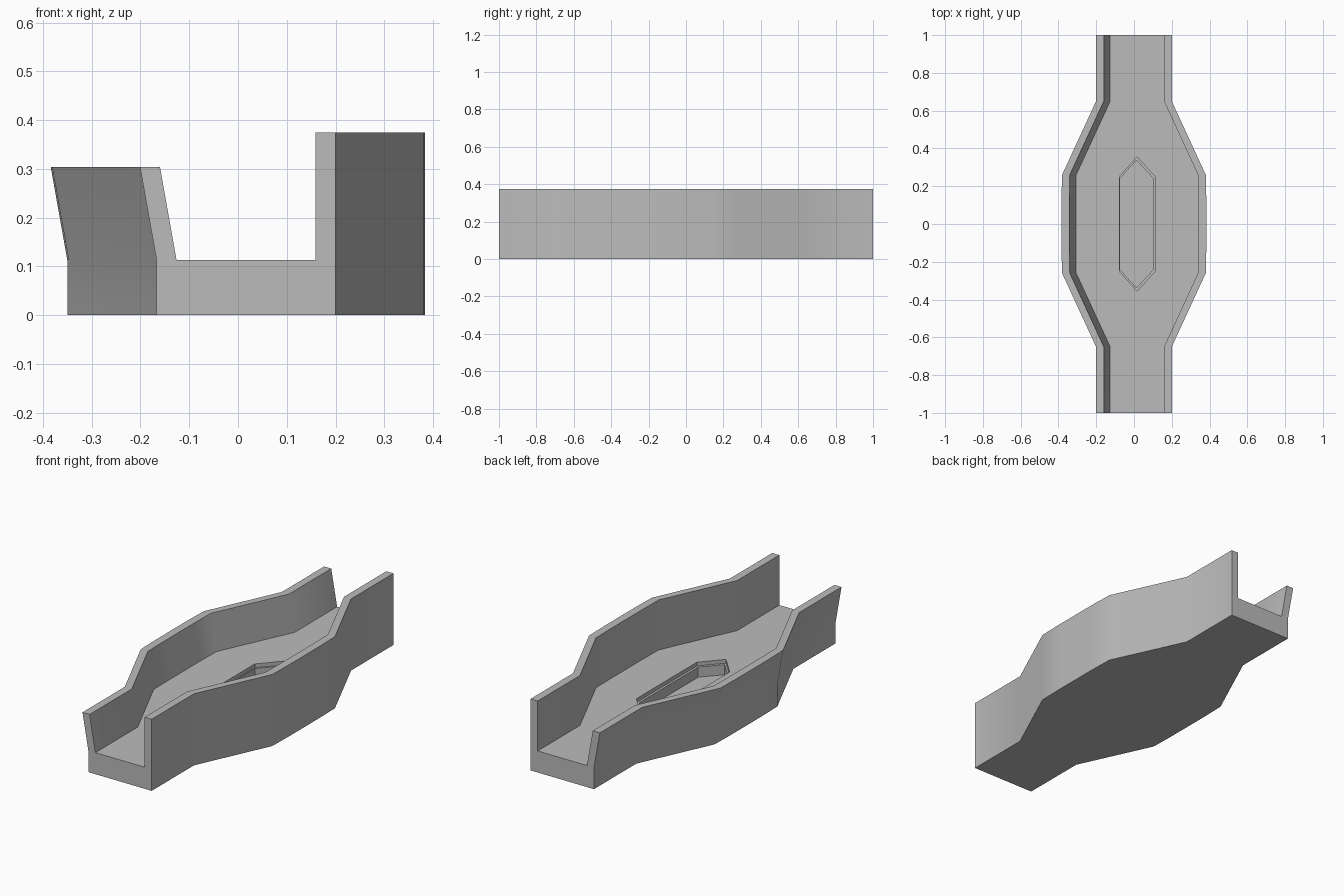
import bpy, bmesh
from math import radians

cube = bpy.data.objects.get("Cube")
if cube:
    bpy.data.objects.remove(cube, do_unlink=True)

grey = bpy.data.materials.new("plain_grey")
grey.use_nodes = True
colour = (0.5, 0.5, 0.5, 1)
grey.diffuse_color = colour
grey.node_tree.nodes["Principled BSDF"].inputs["Base Color"].default_value = colour


def loft(name, rings):
    """Closed solid skinned through matching rings of points."""
    bm = bmesh.new()
    loops = [[bm.verts.new(p) for p in ring] for ring in rings]
    count = len(loops[0])
    for a, b in zip(loops, loops[1:]):
        for i in range(count):
            j = (i + 1) % count
            bm.faces.new((a[i], a[j], b[j], b[i]))
    bm.faces.new(loops[0])
    bm.faces.new(loops[-1])
    bmesh.ops.recalc_face_normals(bm, faces=bm.faces)
    mesh = bpy.data.meshes.new(name)
    bm.to_mesh(mesh)
    bm.free()
    mesh.materials.append(grey)
    obj = bpy.data.objects.new(name, mesh)
    bpy.context.collection.objects.link(obj)
    return obj


# Channel section: upright wall on +x, outward leaning wall on -x
FLOOR, TALL, LOW = 0.113, 0.375, 0.304
section = [(-0.167, 0), (0.2, 0), (0.2, TALL), (0.159, TALL), (0.159, FLOOR),
           (-0.126, FLOOR), (-0.16, LOW), (-0.201, LOW), (-0.167, FLOOR)]
outer = {0, 1, 2, 7, 8}

# Stations along the length: y, sideways spread, extra bulge of the outer skin
half = [(1, 0, 0), (0.65, 0, 0), (0.26, 0.18, 0), (0.13, 0.182, 0.001)]
stations = [(-y, s, b) for y, s, b in half] + half[::-1]


def ring(y, spread, bulge):
    return [(x + (1 if x > 0 else -1) * (spread + (bulge if i in outer else 0)), y, z)
            for i, (x, z) in enumerate(section)]


channel = loft("channel_body", [ring(*s) for s in stations])


# Six-sided pocket in the floor with a narrow ledge round its rim
def pocket_cutter(name, x0, x1, side, tip, bottom):
    mid = (x0 + x1) / 2
    outline = [(x0, -side), (mid, -tip), (x1, -side), (x1, side), (mid, tip), (x0, side)]
    cutter = loft(name, [[(x, y, z) for x, y in outline] for z in (bottom, 0.2)])
    cutter.hide_render = True
    return cutter


cutters = [pocket_cutter("pocket_rim_cutter", -0.078, 0.112, 0.25, 0.355, 0.093),
           pocket_cutter("pocket_cutter", -0.073, 0.1, 0.243, 0.338, 0.04)]
bpy.context.view_layer.objects.active = channel
channel.select_set(True)
for cutter in cutters:
    mod = channel.modifiers.new("pocket", 'BOOLEAN')
    mod.operation = 'DIFFERENCE'
    mod.solver = 'EXACT'
    mod.object = cutter
    bpy.ops.object.modifier_apply(modifier=mod.name)
    bpy.data.objects.remove(cutter, do_unlink=True)

bpy.ops.object.shade_smooth_by_angle(angle=radians(30))
